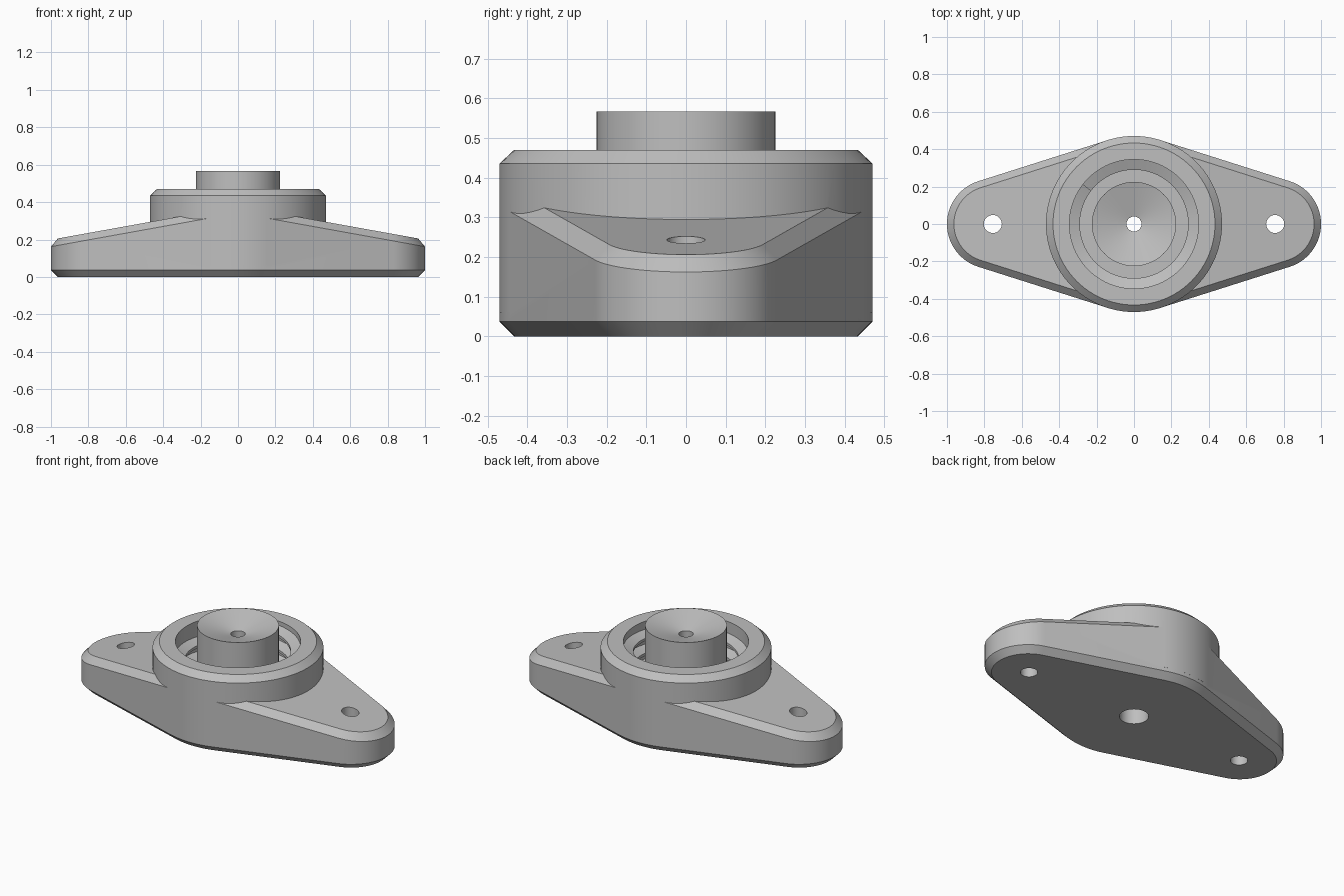
import bpy, bmesh, math

SEG = 96
BOSS_R, END_R, END_X = 0.47, 0.24, 0.76
CHAMFER = 0.037
FLOOR, CAVITY_R, BORE_R = 0.09, 0.345, 0.08

old = bpy.data.objects.get("Cube")
if old:
    bpy.data.objects.remove(old, do_unlink=True)

grey = bpy.data.materials.new("light grey")
grey.use_nodes = True
COLOUR = (0.52, 0.52, 0.52, 1)
grey.diffuse_color = COLOUR
grey.node_tree.nodes["Principled BSDF"].inputs["Base Color"].default_value = COLOUR


def finish(bm, name):
    bmesh.ops.remove_doubles(bm, verts=bm.verts, dist=1e-6)
    bmesh.ops.recalc_face_normals(bm, faces=bm.faces)
    mesh = bpy.data.meshes.new(name)
    bm.to_mesh(mesh)
    bm.free()
    mesh.materials.append(grey)
    obj = bpy.data.objects.new(name, mesh)
    bpy.context.collection.objects.link(obj)
    return obj


def bridge(bm, a, b):
    for i in range(len(a)):
        j = (i + 1) % len(a)
        bm.faces.new((a[i], a[j], b[j], b[i]))


def lathe(name, profile, x=0):
    """Closed profile of (radius, z) turned about a vertical axis."""
    bm = bmesh.new()
    turns = [2 * math.pi * i / SEG for i in range(SEG)]
    rings = [[bm.verts.new((x + r * math.cos(t), r * math.sin(t), z)) for t in turns]
             for r, z in profile]
    for k in range(len(profile)):
        if profile[k - 1][0] or profile[k][0]:
            bridge(bm, rings[k - 1], rings[k])
    return finish(bm, name)


def rod(name, radius, low, high, x=0):
    return lathe(name, [(0, low), (radius, low), (radius, high), (0, high)], x)


def outline(inset):
    """Tangent outline round the middle circle and the two end circles."""
    phi = math.acos((BOSS_R - END_R) / END_X)
    points = []
    for cx, r, start, stop, n in (
            (END_X, END_R, -phi, phi, 40),
            (0, BOSS_R, phi, math.pi - phi, 12),
            (-END_X, END_R, math.pi - phi, math.pi + phi, 40),
            (0, BOSS_R, math.pi + phi, 2 * math.pi - phi, 12)):
        for i in range(n + 1):
            t = start + (stop - start) * i / n
            points.append((cx + (r - inset) * math.cos(t), (r - inset) * math.sin(t)))
    return points


def slope(x):
    return 0.379 - 0.18 * abs(x)


def boolean(obj, other, operation):
    mod = obj.modifiers.new(operation.lower(), 'BOOLEAN')
    mod.operation, mod.solver, mod.object = operation, 'EXACT', other
    bpy.context.view_layer.objects.active = obj
    bpy.ops.object.modifier_apply(modifier=mod.name)
    bpy.data.objects.remove(other, do_unlink=True)


# Flange with sloping arms and chamfered rims
bm = bmesh.new()
outer, inner = outline(0), outline(CHAMFER)
levels = [
    [(x, y, 0) for x, y in inner],
    [(x, y, CHAMFER) for x, y in outer],
    [(x, y, slope(x) - CHAMFER) for x, y in outer],
    [(x, y, slope(x)) for x, y in inner]]
rings = [[bm.verts.new(p) for p in level] for level in levels]
for low, high in zip(rings, rings[1:]):
    bridge(bm, low, high)
bm.faces.new(rings[0])
# The top is split along the ridge into two flat slopes
for side in (1, -1):
    bm.faces.new([v for v in rings[-1] if v.co.x * side > -1e-5])
body = finish(bm, "flange_body")

# Round collar
collar = lathe("collar", [(0, 0.06), (BOSS_R + 0.0005, 0.06), (BOSS_R + 0.0005, 0.435),
                          (0.433, 0.47), (0, 0.47)])
boolean(body, collar, 'UNION')

# Socket, centre bore and mounting holes
boolean(body, rod("socket_cutter", CAVITY_R, FLOOR, 1), 'DIFFERENCE')
boolean(body, rod("bore_cutter", BORE_R, -1, 1), 'DIFFERENCE')
for x in (-0.755, 0.755):
    boolean(body, rod("hole_cutter", 0.048, -1, 1, x), 'DIFFERENCE')

# Centre post with a dished top and stepped bore
post = lathe("centre_post", [(0.04, 0.515), (0.225, 0.567), (0.225, FLOOR - 0.02),
                             (BORE_R, FLOOR - 0.02), (BORE_R, 0.42), (0.04, 0.42)])

# Helical thread inside the socket
bm = bmesh.new()
section = [(0.36, -0.035), (0.29, -0.008), (0.29, 0.008), (0.36, 0.035)]
TURNS, PITCH = 3.4, 0.09
steps = int(TURNS * SEG)
rings = []
for i in range(steps + 1):
    t = 2 * math.pi * i / SEG
    z = 0.125 + PITCH * i / SEG
    rings.append([bm.verts.new((r * math.cos(t), r * math.sin(t), z + dz)) for r, dz in section])
for a, b in zip(rings, rings[1:]):
    bridge(bm, a, b)
bm.faces.new(rings[0])
bm.faces.new(rings[-1])
thread = finish(bm, "socket_thread")

# Smooth curved walls, sharp edges
for obj in (body, post, thread):
    bpy.ops.object.select_all(action='DESELECT')
    obj.select_set(True)
    bpy.context.view_layer.objects.active = obj
    bpy.ops.object.shade_smooth_by_angle(angle=math.radians(25))
